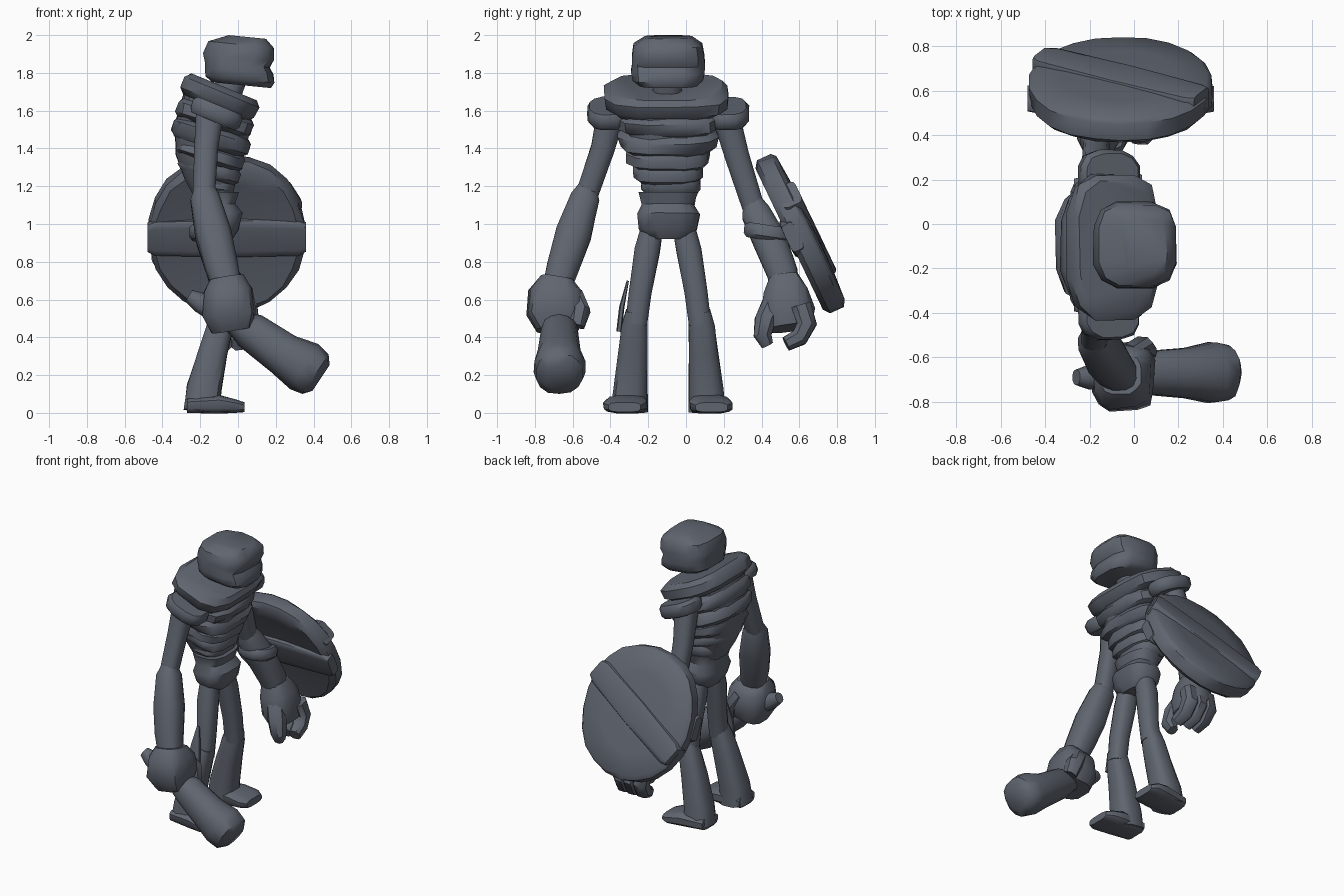
import bpy, bmesh, math, random
from mathutils import Vector as V

random.seed(4)
old = bpy.data.objects.get("Cube")
if old:
    bpy.data.objects.remove(old)

slate = bpy.data.materials.new("slate_grey")
slate.use_nodes = True
colour = (0.115, 0.13, 0.16, 1)
slate.diffuse_color = colour
slate.node_tree.nodes["Principled BSDF"].inputs["Base Color"].default_value = colour
X, Y = V((1, 0, 0)), V((0, 1, 0))


def loft(name, stations, ref=X, axis=None, sides=12, square=0.8, rough=0.03):
    """Skin rings (centre, half width along ref, half width across)."""
    bm = bmesh.new()
    pts = [V(s[0]) for s in stations]
    rings = []
    for i, (_, a, b) in enumerate(stations):
        t = V(axis) if axis else pts[min(i + 1, len(pts) - 1)] - pts[max(i - 1, 0)]
        t.normalize()
        u = (ref - t * ref.dot(t)).normalized()
        v = t.cross(u)
        ring = []
        for k in range(sides):
            ang = math.tau * (k + 0.5) / sides
            c, s = math.cos(ang), math.sin(ang)
            c = math.copysign(abs(c) ** square, c)
            s = math.copysign(abs(s) ** square, s)
            r = 1 + random.uniform(-rough, rough)
            ring.append(bm.verts.new(pts[i] + u * a * c * r + v * b * s * r))
        rings.append(ring)
    for lo, hi in zip(rings, rings[1:]):
        for k in range(sides):
            n = (k + 1) % sides
            bm.faces.new((lo[k], lo[n], hi[n], hi[k]))
    bm.faces.new(rings[0][::-1])
    bm.faces.new(rings[-1])
    bmesh.ops.recalc_face_normals(bm, faces=bm.faces)
    mesh = bpy.data.meshes.new(name)
    bm.to_mesh(mesh)
    bm.free()
    mesh.materials.append(slate)
    ob = bpy.data.objects.new(name, mesh)
    bpy.context.collection.objects.link(ob)
    bpy.ops.object.select_all(action='DESELECT')
    ob.select_set(True)
    bpy.context.view_layer.objects.active = ob
    bpy.ops.object.shade_smooth_by_angle(angle=math.radians(42))


def slab(name, centre, a, b, h, normal=(0, 0, 1), **kw):
    """Rounded disc or block of half height h."""
    n, c = V(normal).normalized(), V(centre)
    prof = [(-1, .86), (-.5, 1), (.5, 1), (1, .88)]
    loft(name, [(c + n * h * d, a * f, b * f) for d, f in prof], axis=n, **kw)


def limb(name, points, **kw):
    """Round limb through (x, y, z, radius) points."""
    loft(name, [(p[:3], p[3], p[3]) for p in points], **kw)


# Head with recessed mouth line
loft("head", [((.02, -.095, 1.735), .16, .155), ((.01, -.095, 1.765), .185, .19),
              ((.005, -.095, 1.81), .185, .197), ((-.005, -.095, 1.845), .175, .197),
              ((.005, -.095, 1.885), .192, .197), ((.015, -.095, 1.95), .18, .185),
              ((.05, -.095, 1.99), .1, .13)],
     axis=(.1, 0, 1), square=.62, rough=.02)
limb("neck", [(-.09, -.1, 1.62, .085), (-.02, -.1, 1.78, .075)])

# Torso: collar, ribs, waist and pelvis
lean = (.38, 0, .92)
slab("collar", (-.095, -.1, 1.67), .215, .335, .06, lean, square=.62)
loft("chest_core", [((-.105, -.1, 1.64), .19, .25), ((-.14, -.1, 1.5), .2, .24),
                    ((-.15, -.1, 1.36), .18, .2), ((-.145, -.095, 1.25), .14, .16),
                    ((-.13, -.09, 1.15), .1, .13)], square=.7)
ribs = [(-.125, 1.56, .215, .275, .055), (-.145, 1.46, .215, .265, .055),
        (-.15, 1.37, .19, .22, .05), (-.15, 1.29, .17, .185, .045)]
for i, (x, z, a, b, h) in enumerate(ribs):
    slab("rib_%d" % (i + 1), (x, -.095, z), a, b, h, (.3, 0, .95), square=.65, rough=.04)
slab("waist", (-.13, -.08, 1.215), .115, .16, .05, (.15, 0, 1), square=.7)
loft("pelvis", [((-.1, -.095, .92), .07, .1), ((-.1, -.095, .97), .105, .155),
                ((-.1, -.095, 1.05), .125, .17), ((-.11, -.095, 1.1), .1, .14),
                ((-.11, -.095, 1.17), .115, .16)], square=.7)

# Legs and feet
for name, s in (("right", -1), ("left", 1)):
    def at(x, d, z, r):
        return (x, -.095 + s * d, z, r)
    limb(name + "_thigh", [at(-.1, .08, 1.0, .06), at(-.095, .11, .86, .068),
                           at(-.08, .148, .64, .062), at(-.08, .17, .47, .06)])
    limb(name + "_shin", [at(-.075, .17, .54, .055), at(-.095, .178, .46, .07),
                          at(-.13, .185, .33, .078), at(-.18, .2, .13, .093),
                          at(-.19, .205, .01, .1)], square=.7)
    y = -.095 + s * .23
    loft(name + "_foot", [((-.27, y - s * .02, .04), .09, .04),
                          ((-.1, y - s * .01, .045), .11, .05),
                          ((-.01, y, .036), .115, .036), ((.035, y, .03), .085, .026)],
         ref=Y, axis=X, square=.6)
loft("knee_splinter", [((-.1, -.355, .43), .045, .014), ((-.1, -.34, .56), .04, .014),
                       ((-.1, -.308, .7), .01, .006)], sides=6)

# Shoulders and arms
for name, y in (("right", -.41), ("left", .22)):
    slab(name + "_shoulder", (-.115, y, 1.585), .145, .115, .045, lean, square=.75)
limb("right_upper_arm", [(-.15, -.4, 1.57, .075), (-.17, -.44, 1.4, .065),
                         (-.18, -.53, 1.14, .06)])
limb("right_forearm", [(-.18, -.52, 1.2, .05), (-.175, -.535, 1.14, .08),
                       (-.13, -.595, .95, .098), (-.09, -.65, .78, .09),
                       (-.05, -.69, .64, .075)])
limb("left_upper_arm", [(-.15, .21, 1.57, .075), (-.17, .27, 1.36, .065),
                        (-.17, .36, 1.08, .06)])
limb("left_forearm", [(-.17, .35, 1.13, .05), (-.165, .37, 1.06, .08),
                      (-.13, .44, .92, .092), (-.08, .51, .74, .085),
                      (-.06, .53, .62, .07)])
slab("forearm_strap", (-.14, .43, .955), .12, .125, .04, (0, .15, 1))

# Right fist and club
loft("right_fist", [((-.06, -.68, .71), .09, .09), ((-.05, -.69, .65), .13, .14),
                    ((-.045, -.685, .53), .14, .155), ((-.03, -.68, .44), .11, .11)],
     square=.6, rough=.06)
limb("right_thumb", [(-.02, -.59, .62, .05), (.04, -.56, .54, .055),
                     (.06, -.58, .46, .045)], sides=8)
limb("club", [(-.26, -.69, .62, .035), (-.2, -.69, .585, .055), (-.02, -.68, .48, .065),
              (.07, -.67, .43, .1), (.24, -.67, .31, .115), (.35, -.67, .245, .138),
              (.41, -.67, .205, .128), (.44, -.67, .185, .08)],
     ref=Y, sides=14, square=.9)

# Left hand with hanging fingers
loft("left_palm", [((-.07, .52, .72), .085, .08), ((-.05, .53, .64), .11, .12),
                   ((-.03, .54, .53), .11, .145), ((-.01, .55, .45), .085, .12)],
     square=.7, rough=.05)
limb("left_thumb", [(-.02, .46, .58, .06), (.02, .42, .49, .06),
                    (.04, .405, .41, .05), (.03, .43, .36, .035)], sides=8)
for i in range(3):
    x = -.1 + i * .075
    limb("left_finger_%d" % (i + 1), [(x, .61, .57, .055), (x + .01, .64, .47, .055),
                                      (x + .02, .6, .4, .05), (x + .03, .53, .365, .04)],
         sides=8)

# Round shield with an outer diagonal band and an inner brace
out = V((0, .9, .43)).normalized()
down = V((0, .43, -.9)).normalized()
mid = V((-.06, .605, .95))
rim = [(-.045, .3), (-.055, .7), (-.066, .93), (-.04, 1), (.04, 1), (.062, .94),
       (.072, .6), (.077, .2)]
loft("shield", [(mid + out * d, .415 * f, .45 * f) for d, f in rim],
     axis=out, sides=22, square=.97, rough=.015)


def brace(name, angle, offset, width, depth):
    along = X * math.cos(angle) - down * math.sin(angle)
    ends = ((-.42, .7), (-.38, .9), (0, 1), (.38, .9), (.42, .7))
    loft(name, [(mid + out * offset + along * d, width * f, depth) for d, f in ends],
         ref=out.cross(along), square=.35, rough=.02)


brace("shield_band", math.radians(30), .035, .1, .055)
brace("shield_inner_brace", 0, -.045, .11, .035)
